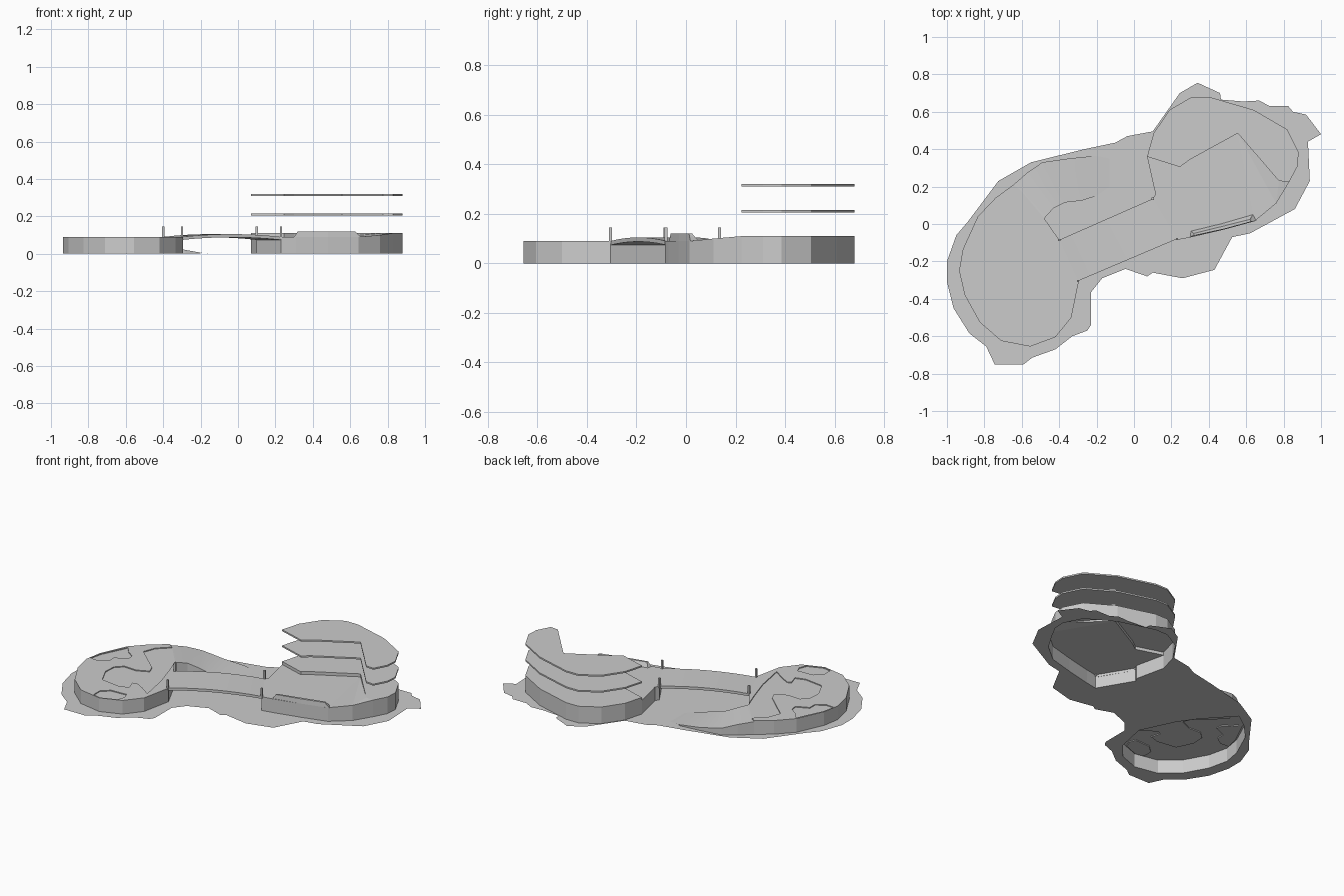
import bpy, bmesh
from mathutils import Vector
from mathutils.geometry import tessellate_polygon

if "Cube" in bpy.data.objects:
    bpy.data.objects.remove(bpy.data.objects["Cube"])


def at(points, z):
    return [Vector((x, y, z)) for x, y in points]


def add_cap(bm, loops):
    """Fill an outline (first loop) with optional holes (other loops)."""
    verts = [bm.verts.new(p) for loop in loops for p in loop]
    for tri in tessellate_polygon(loops):
        bm.faces.new([verts[i] for i in tri])


def add_wall(bm, low, high):
    """Join two point chains with a strip of quads."""
    a = [bm.verts.new(p) for p in low]
    b = [bm.verts.new(p) for p in high]
    for i in range(len(a) - 1):
        if (low[i] - high[i]).length + (low[i + 1] - high[i + 1]).length > 1e-5:
            bm.faces.new((a[i], a[i + 1], b[i + 1], b[i]))


def finish(name, bm, smooth=False):
    bmesh.ops.remove_doubles(bm, verts=bm.verts, dist=1e-5)
    bmesh.ops.dissolve_degenerate(bm, dist=1e-6, edges=bm.edges)
    bmesh.ops.recalc_face_normals(bm, faces=bm.faces)
    bm.normal_update()
    if sum(f.normal.z * f.calc_area() for f in bm.faces) < -1e-4:
        bmesh.ops.reverse_faces(bm, faces=bm.faces)
    for f in bm.faces:
        f.smooth = smooth and f.normal.z > 0.6
    me = bpy.data.meshes.new(name)
    bm.to_mesh(me)
    bm.free()
    ob = bpy.data.objects.new(name, me)
    bpy.context.collection.objects.link(ob)
    return ob


def slab(name, outline, z0, z1):
    bm = bmesh.new()
    for z in (z0, z1):
        add_cap(bm, [at(outline, z)])
    ring = outline + outline[:1]
    add_wall(bm, at(ring, z0), at(ring, z1))
    return finish(name, bm)


# Plan outlines
ground = [(-1, -.2), (-.95, -.06), (-.89, .01), (-.725, .23), (-.55, .33), (-.265, .4),
          (-.1, .435), (-.035, .47), (.1, .495), (.245, .7), (.34, .755), (.46, .7),
          (.465, .665), (.585, .655), (.67, .66), (.725, .63), (.825, .63), (.85, .6),
          (.92, .585), (1, .48), (.93, .44), (.94, .23), (.86, .08), (.62, -.05),
          (.525, -.07), (.43, -.245), (.26, -.29), (.1, -.26), (.07, -.28), (-.045, -.24),
          (-.17, -.29), (-.23, -.365), (-.23, -.54), (-.25, -.57), (-.33, -.6), (-.42, -.67),
          (-.545, -.715), (-.59, -.75), (-.745, -.75), (-.79, -.655), (-.88, -.585),
          (-.965, -.45), (-1, -.31)]
west = [(-.645, .21), (-.74, .14), (-.835, .04), (-.915, -.135), (-.935, -.25), (-.905, -.38),
        (-.825, -.525), (-.71, -.625), (-.555, -.655), (-.42, -.605), (-.335, -.5),
        (-.295, -.305), (-.4, -.085), (-.48, .03)]
lane = [(-.48, .03), (-.44, -.083), (-.39, -.245), (-.355, -.44), (-.425, -.39), (-.49, -.355),
        (-.515, -.365), (-.495, -.43), (-.56, -.45), (-.69, -.43), (-.74, -.325),
        (-.735, -.245), (-.69, -.2), (-.6, -.205), (-.525, -.17), (-.545, -.12), (-.61, -.06),
        (-.715, .035), (-.685, .115), (-.61, .185), (-.645, .21)]
front_bed = [(-.61, -.635), (-.61, -.57), (-.56, -.525), (-.45, -.52), (-.435, -.56),
             (-.455, -.61), (-.553, -.647)]
side_bed = [(-.785, -.02), (-.735, -.055), (-.73, -.1), (-.81, -.135), (-.81, -.19),
            (-.865, -.225), (-.925, -.22), (-.905, -.135), (-.825, .03)]
east_back = [(.07, .36), (.105, .485), (.19, .61), (.31, .68), (.4, .68), (.64, .61),
             (.82, .505), (.88, .385), (.875, .31), (.83, .225)]
east_front = [(.83, .225), (.76, .11), (.645, .015), (.48, -.03), (.31, -.07), (.23, -.085),
              (.1, .135), (.115, .16), (.07, .36)]
step = [(.83, .225), (.775, .23), (.555, .485), (.3, .345), (.245, .305), (.07, .36)]
terrace = east_back + step[1:-1]

# Ground sheet, open below both platforms
bm = bmesh.new()
add_cap(bm, [at(ground, 0), at(west, 0), at(east_back + east_front[1:-1], 0)])
finish("ground", bm)

# West platform with sunken lane and planting beds
TOP, LOW = .09, .084
bm = bmesh.new()
add_cap(bm, [at(west + lane[1:-1], TOP), at(front_bed, TOP), at(side_bed, TOP)])
add_wall(bm, at(west, 0), at(west, TOP))
add_wall(bm, at(lane, LOW), at(lane, TOP))
add_cap(bm, [at(lane, LOW)])
for bed in (front_bed, side_bed):
    ring = bed + bed[:1]
    add_wall(bm, at(ring, LOW), at(ring, TOP))
    add_cap(bm, [at(bed, LOW)])
finish("west_platform", bm)

# Curved ramp from the ground up to the lane
ramp_z = [.084, .07, .045, .02, .006, 0]
outer = [(-.645, .21), (-.57, .275), (-.49, .33), (-.35, .35), (-.205, .365), (-.13, .35)]
inner = [(-.48, .03), (-.43, .085), (-.37, .115), (-.28, .125), (-.2, .15), (-.13, .2)]
bm = bmesh.new()
edges = [[Vector((x, y, z)) for (x, y), z in zip(e, ramp_z)] for e in (outer, inner)]
add_wall(bm, *edges)
for flat, e in zip((outer, inner), edges):
    add_wall(bm, at(flat[:-1], 0), e[:-1])
finish("ramp", bm, smooth=True)

# East platform: low plaza sloping up at the right, raised terrace behind
bm = bmesh.new()
front_z = [.11, .1] + [.09] * 7
front_top = [Vector((x, y, z)) for (x, y), z in zip(east_front, front_z)]
step_z = [.11, .11, .09, .09, .09, .09]
step_low = [Vector((x, y, z)) for (x, y), z in zip(step, step_z)]
add_cap(bm, [front_top + step_low[-2:0:-1]])
add_wall(bm, at(east_front, 0), front_top)
add_wall(bm, step_low, at(step, .11))
add_cap(bm, [at(terrace, .11)])
add_wall(bm, at(east_back, 0), at(east_back, .11))
finish("east_platform", bm)

# Two floating roof slabs following the terrace outline
for i, z in enumerate((.205, .31)):
    slab(f"roof_slab_{i + 1}", terrace, z, z + .01)

# Parapet along the plaza front
bm = bmesh.new()
chains = [
    [(.3, -.068, .09), (.48, -.03, .09), (.655, .018, .09)],
    [(.32, -.062, .12), (.48, -.027, .12), (.625, .012, .12)],
    [(.32, -.05, .12), (.475, -.012, .12), (.62, .025, .12)],
    [(.305, -.038, .09), (.47, .002, .09), (.635, .05, .09)]]
chains = [[Vector(p) for p in c] for c in chains]
for i in range(4):
    add_wall(bm, chains[i], chains[(i + 1) % 4])
for end in (0, -1):
    add_cap(bm, [[c[end] for c in chains]])
finish("parapet", bm)

# Arched bridge deck
corners = [((-.4, -.085), (.1, .135)), ((-.3, -.305), (.23, -.08))]
N = 8


def arch(side, base, rise):
    a, b = (Vector(p).to_3d() for p in corners[side])
    return [a.lerp(b, i / N) + Vector((0, 0, base + rise * 4 * i / N * (1 - i / N)))
            for i in range(N + 1)]


bm = bmesh.new()
rails = [arch(0, .09, .015), arch(1, .09, .015), arch(1, .074, .014), arch(0, .074, .014)]
for i in range(4):
    add_wall(bm, rails[i], rails[(i + 1) % 4])
for end in (0, -1):
    add_cap(bm, [[r[end] for r in rails]])
finish("bridge_deck", bm)

# Posts at the bridge corners
for i, (x, y) in enumerate(p for pair in corners for p in pair):
    r = .006
    slab(f"bridge_post_{i + 1}", [(x - r, y - r), (x + r, y - r), (x + r, y + r), (x - r, y + r)],
         .08, .145)
